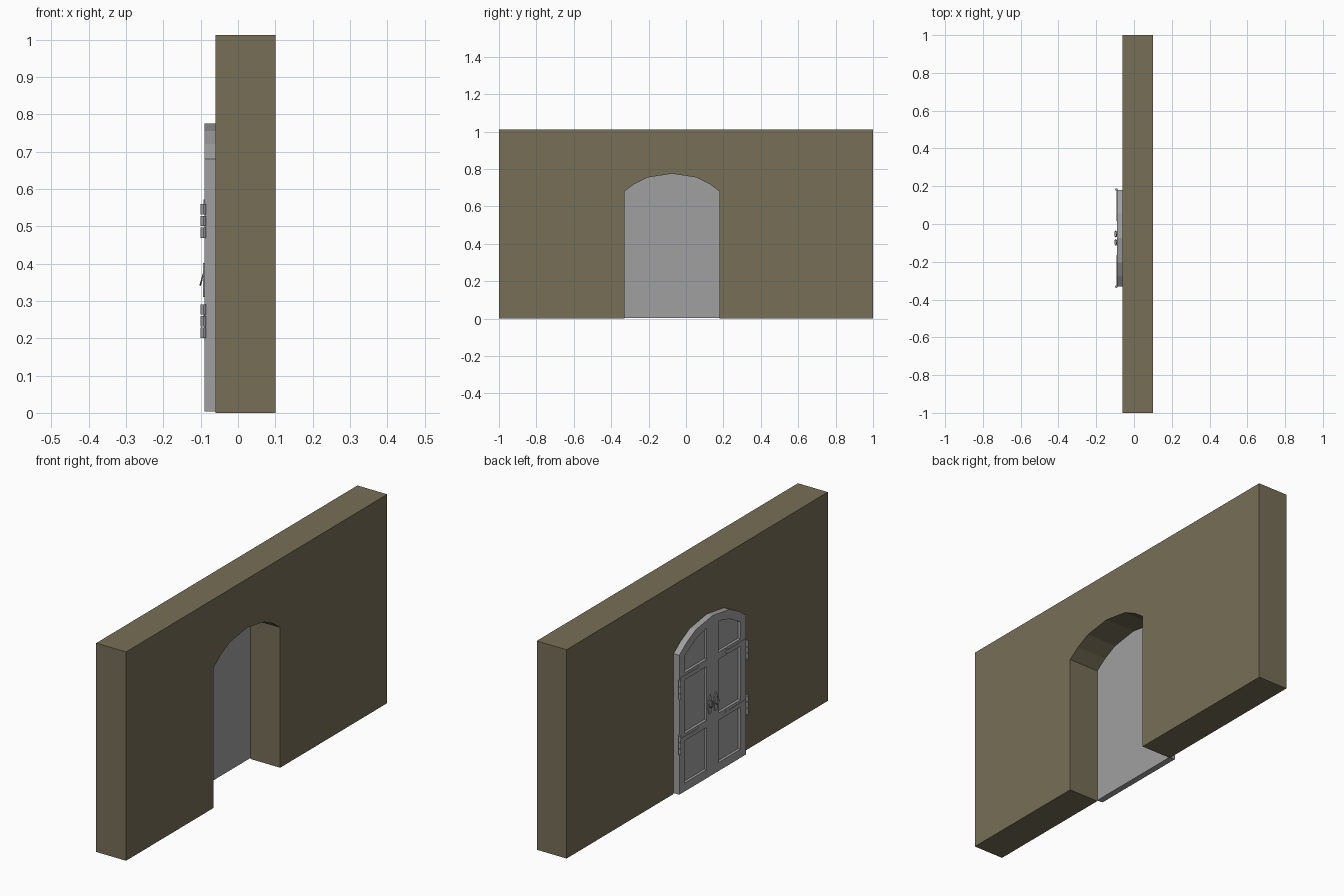
import bpy, bmesh, math

if "Cube" in bpy.data.objects:
    bpy.data.objects.remove(bpy.data.objects["Cube"])

YC = -0.075          # centre line of the doorway


def material(name, rgb):
    m = bpy.data.materials.new(name)
    m.diffuse_color = (*rgb, 1)
    m.use_nodes = True
    m.node_tree.nodes["Principled BSDF"].inputs["Base Color"].default_value = m.diffuse_color
    return m


STONE = material("olive_stone", (0.181, 0.156, 0.093))
GREY = material("door_grey", (0.352, 0.352, 0.352))


def prism(name, profiles, x0, x1, mat):
    """Extrude one or more (y, z) outlines along x."""
    bm = bmesh.new()
    for pts in profiles:
        f = bm.faces.new([bm.verts.new((x0, y, z)) for y, z in pts])
        ext = bmesh.ops.extrude_face_region(bm, geom=[f])["geom"]
        for v in ext:
            if isinstance(v, bmesh.types.BMVert):
                v.co.x = x1
    bmesh.ops.recalc_face_normals(bm, faces=bm.faces)
    me = bpy.data.meshes.new(name)
    bm.to_mesh(me)
    bm.free()
    ob = bpy.data.objects.new(name, me)
    bpy.context.collection.objects.link(ob)
    me.materials.append(mat)
    return ob


def rect(y0, y1, z0, z1):
    return [(y0, z0), (y1, z0), (y1, z1), (y0, z1)]


# Arch outline shared by wall opening and door
half_arch = [(-0.255, 0.68), (-0.20, 0.72), (-0.13, 0.755)]
arch = half_arch + [(0, 0.775)] + [(-y, z) for y, z in reversed(half_arch)]
arch = [(YC + y, z) for y, z in arch]
left, right = YC - 0.255, YC + 0.255

# Wall with arched opening
prism("wall", [[(-1, 0), (left, 0)] + arch +
               [(right, 0), (1, 0), (1, 1.012), (-1, 1.012)]], -0.06, 0.10, STONE)

# Door slab with six recessed panels on its outer face
door = prism("door", [[(left, 0.004)] + arch + [(right, 0.004)]], -0.09, -0.06, GREY)
panels = []
for s in (-1, 1):
    a, b = YC + s * 0.215, YC + s * 0.045
    panels += [rect(a, b, 0.045, 0.25), rect(a, b, 0.285, 0.545)]
    panels.append([(a, 0.58), (b, 0.58), (b, 0.732), (YC + s * 0.13, 0.71), (a, 0.661)])
cutter = prism("panel_cutter", panels, -0.12, -0.077, GREY)
cutter.hide_render = True
mod = door.modifiers.new("panels", "BOOLEAN")
mod.operation = "DIFFERENCE"
mod.solver = "EXACT"
mod.object = cutter
bpy.context.view_layer.objects.active = door
bpy.ops.object.modifier_apply(modifier=mod.name)
bpy.data.objects.remove(cutter)

for s, side in ((-1, "left"), (1, "right")):
    # Hinges: three knuckles plus a strap along the rail
    for z0, rail, level in ((0.20, 0.267, "lower"), (0.468, 0.562, "upper")):
        for i in range(3):
            bpy.ops.mesh.primitive_cylinder_add(
                vertices=12, radius=0.007, depth=0.028,
                location=(-0.093, YC + s * 0.257, z0 + 0.015 + i * 0.031))
            ob = bpy.context.object
            ob.name = f"{side}_{level}_hinge_knuckle"
            ob.data.materials.append(GREY)
            bpy.ops.object.shade_smooth_by_angle()
        ys = [YC + s * d for d in (0.25, 0.12, 0.105, 0.09)]
        prism(f"{side}_{level}_hinge_strap",
              [[(ys[0], rail - 0.006), (ys[1], rail - 0.004), (ys[2], rail - 0.01),
                (ys[3], rail), (ys[2], rail + 0.01), (ys[1], rail + 0.004),
                (ys[0], rail + 0.006)]], -0.092, -0.09, GREY)
    # Handle plate and hanging ring
    y = YC + s * 0.022
    prism(f"{side}_handle_plate",
          [[(y - 0.008, 0.31), (y + 0.008, 0.31), (y + 0.012, 0.33), (y + 0.012, 0.38),
            (y, 0.402), (y - 0.012, 0.38), (y - 0.012, 0.33)]], -0.094, -0.09, GREY)
    bpy.ops.mesh.primitive_torus_add(
        major_segments=16, minor_segments=6, major_radius=0.015, minor_radius=0.0025,
        location=(-0.097, y, 0.357), rotation=(0, math.radians(106), 0))
    ob = bpy.context.object
    ob.name = f"{side}_handle_ring"
    ob.data.materials.append(GREY)
    bpy.ops.object.shade_smooth_by_angle()
